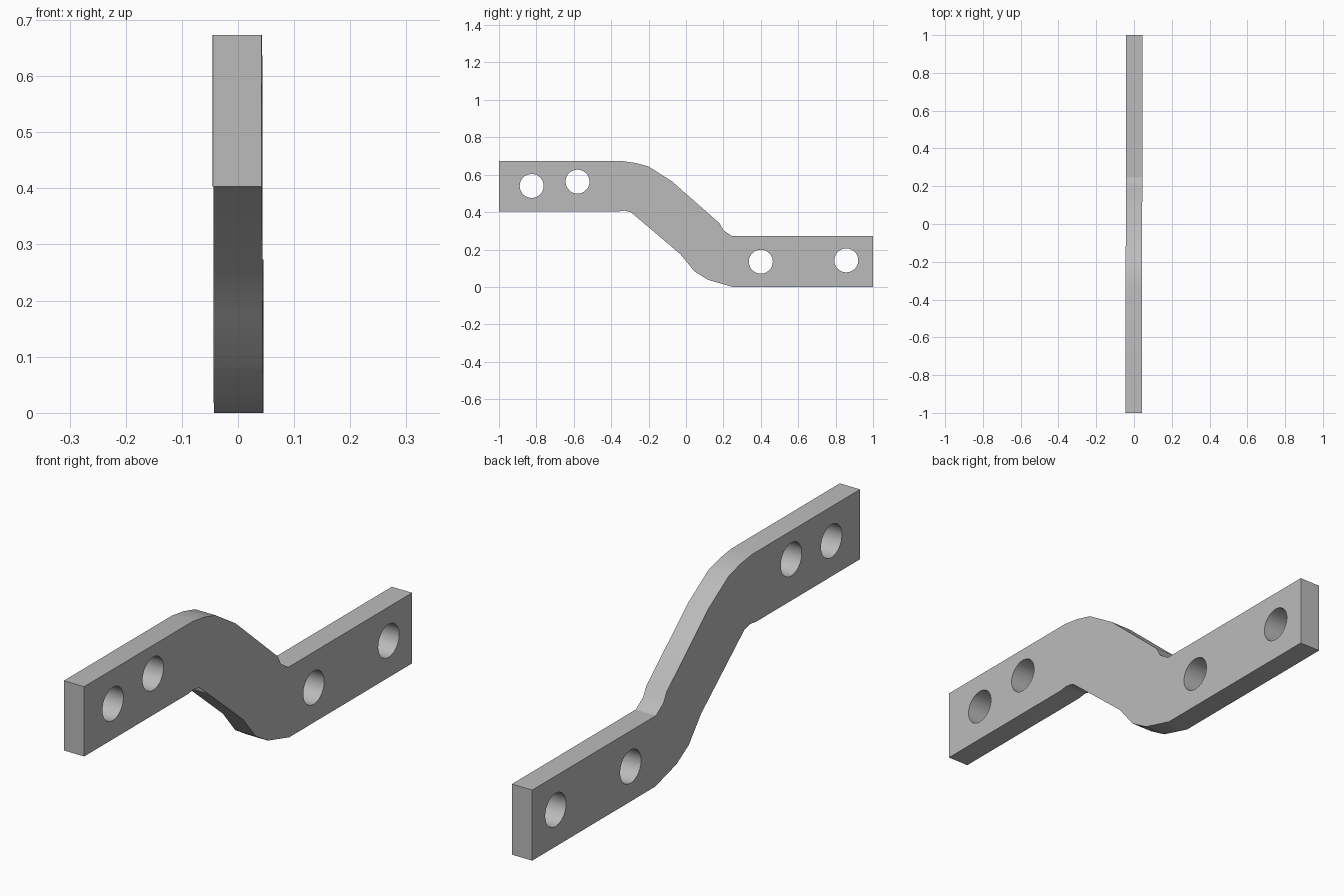
import bpy, bmesh, math

cube = bpy.data.objects.get("Cube")
if cube:
    bpy.data.objects.remove(cube, do_unlink=True)

HALF = 0.0435      # half the plate thickness
SKEW = 0.0015      # slight sideways lean along the length
RADIUS = 0.064

# Side outline of the cranked bar (y, z)
outline = [(-1, .673), (-.34, .673), (-.27, .663), (-.2, .644), (-.076, .565),
           (.18, .34), (.2, .303), (.245, .273), (1, .273), (1, 0), (.25, 0),
           (.12, .037), (.045, .083), (-.03, .175), (-.295, .4), (-.33, .408),
           (-.365, .403), (-1, .403)]
holes = [(-.825, .54), (-.58, .563), (.4, .135), (.857, .142)]


def prism(name, points, half):
    """Extrude a closed side outline along x."""
    mesh = bpy.data.meshes.new(name)
    bm = bmesh.new()
    face = bm.faces.new([bm.verts.new((-half, y, z)) for y, z in points])
    ext = bmesh.ops.extrude_face_region(bm, geom=[face])
    moved = [g for g in ext["geom"] if isinstance(g, bmesh.types.BMVert)]
    bmesh.ops.translate(bm, verts=moved, vec=(2 * half, 0, 0))
    bmesh.ops.recalc_face_normals(bm, faces=bm.faces)
    bm.to_mesh(mesh)
    bm.free()
    obj = bpy.data.objects.new(name, mesh)
    bpy.context.collection.objects.link(obj)
    return obj


def circle(cy, cz, n=40):
    steps = [math.tau * i / n for i in range(n)]
    return [(cy + RADIUS * math.cos(a), cz + RADIUS * math.sin(a)) for a in steps]


# Grey metal
metal = bpy.data.materials.new("grey_metal")
metal.use_nodes = True
grey = (0.5, 0.5, 0.5, 1)
metal.diffuse_color = grey
metal.node_tree.nodes["Principled BSDF"].inputs["Base Color"].default_value = grey

# Bar with four bolt holes cut through it
bar = prism("cranked_bar", outline, HALF)
bar.data.materials.append(metal)
bpy.ops.object.select_all(action="DESELECT")
bpy.context.view_layer.objects.active = bar
bar.select_set(True)
for y, z in holes:
    cutter = prism("hole_cutter", circle(y, z), HALF * 2)
    cutter.hide_render = True
    cutter.data.materials.append(metal)
    mod = bar.modifiers.new("bolt_hole", "BOOLEAN")
    mod.operation = "DIFFERENCE"
    mod.solver = "EXACT"
    mod.object = cutter
    bpy.ops.object.modifier_apply(modifier=mod.name)
    bpy.data.objects.remove(cutter, do_unlink=True)

# Lean the bar slightly and smooth the shallow bends
for v in bar.data.vertices:
    v.co.x += SKEW * v.co.y
bpy.ops.object.shade_smooth_by_angle(angle=math.radians(30))
